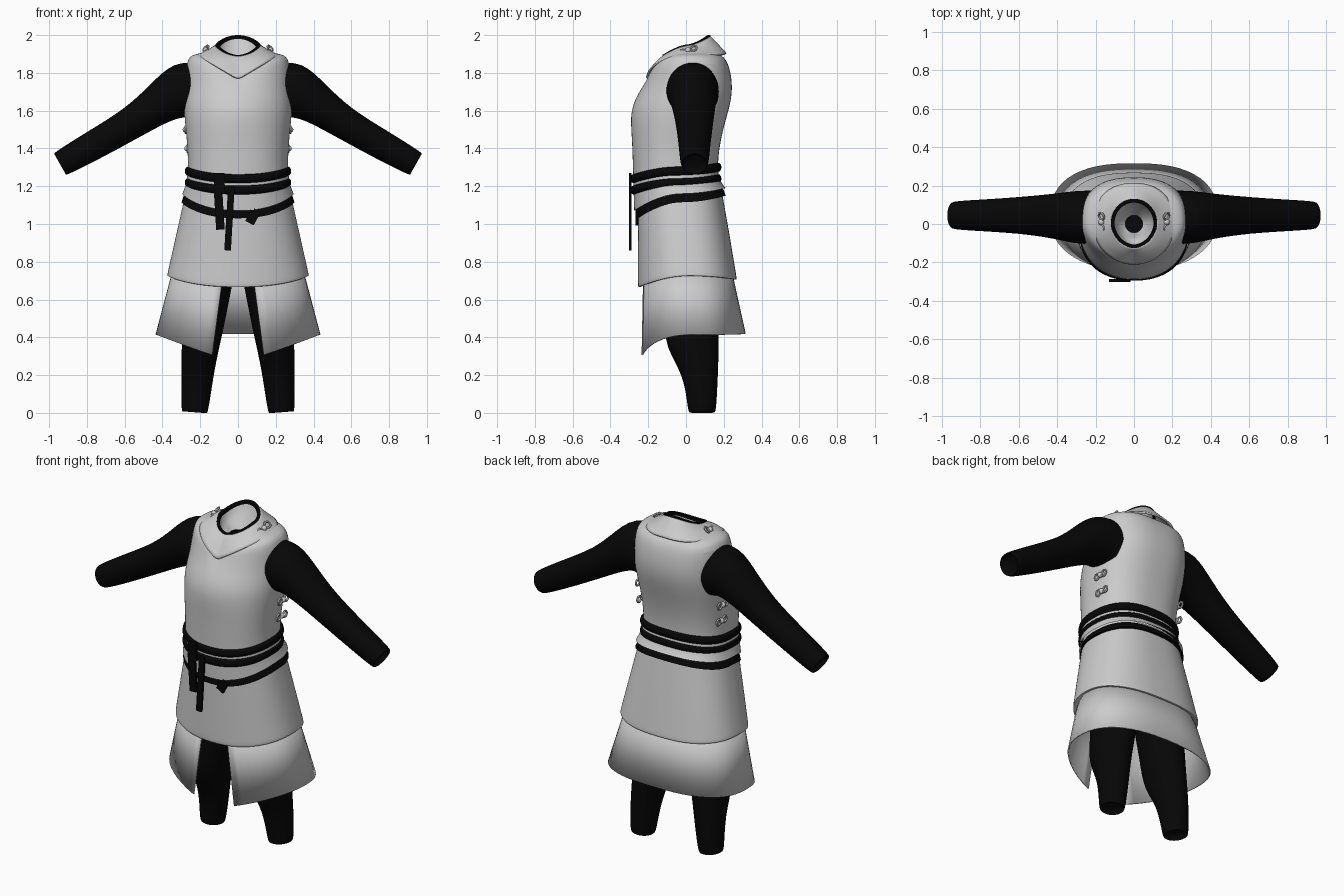
import bpy
import bmesh
from math import sin, cos, pi, radians, copysign
from mathutils import Vector

cube = bpy.data.objects.get("Cube")
if cube:
    bpy.data.objects.remove(cube, do_unlink=True)


def material(name, value):
    new_material = bpy.data.materials.new(name)
    new_material.use_nodes = True
    colour = (value, value, value, 1)
    new_material.diffuse_color = colour
    shader = new_material.node_tree.nodes["Principled BSDF"]
    shader.inputs["Base Color"].default_value = colour
    shader.inputs["Roughness"].default_value = 0.8
    return new_material


GREY = material("pale grey cloth", 0.6)
BLACK = material("black cloth", 0.002)
SEGMENTS = 48


def smooth(ob):
    bpy.ops.object.select_all(action='DESELECT')
    ob.select_set(True)
    bpy.context.view_layer.objects.active = ob
    bpy.ops.object.shade_smooth_by_angle(angle=radians(45))


def loft(name, rings, colour, closed=True, cap_end=False, rounded=True, thickness=0):
    """Skin a list of equal point rings."""
    bm = bmesh.new()
    rows = [[bm.verts.new(point) for point in points] for points in rings]
    count = len(rows[0])
    for lower, upper in zip(rows, rows[1:]):
        for i in range(count if closed else count - 1):
            j = (i + 1) % count
            bm.faces.new((lower[i], lower[j], upper[j], upper[i]))
    if cap_end:
        bm.faces.new(rows[-1])
    bmesh.ops.recalc_face_normals(bm, faces=bm.faces)
    mesh = bpy.data.meshes.new(name)
    bm.to_mesh(mesh)
    bm.free()
    ob = bpy.data.objects.new(name, mesh)
    bpy.context.collection.objects.link(ob)
    mesh.materials.append(colour)
    smooth(ob)
    if rounded:
        ob.modifiers.new("Rounding", 'SUBSURF').levels = 2
    if thickness:
        shell = ob.modifiers.new("Thickness", 'SOLIDIFY')
        shell.thickness = thickness
        shell.offset = -1
    return ob


def ring(heights, width, front, back, power=0.9, back_power=0.8, gap=0, pointed=False):
    """Body outline; heights is one level or a (front, side, back) triple."""
    if not isinstance(heights, tuple):
        heights = (heights, heights, heights)
    z_front, z_side, z_back = heights
    points = []
    for i in range(SEGMENTS + 1 if gap else SEGMENTS):
        angle = gap - pi / 2 + 2 * (pi - gap) * i / SEGMENTS
        c, s = cos(angle), sin(angle)
        p, end = (power, z_front) if s < 0 else (back_power, z_back)
        x = width * copysign(abs(c) ** p, c)
        y = (front + back) / 2 + (back - front) / 2 * copysign(abs(s) ** p, s)
        blend = 1 - abs(c) if pointed else abs(s) ** 1.6
        points.append((x, y, z_side + (end - z_side) * blend))
    return points


# Sleeveless tunic body
loft("tunic", [
    ring((1.07, 1.16, 1.19), width=0.295, front=-0.275, back=0.21),
    ring(1.25, width=0.26, front=-0.28, back=0.16),
    ring(1.45, width=0.27, front=-0.285, back=0.18),
    ring(1.61, width=0.29, front=-0.3, back=0.23, power=1),
    ring(1.72, width=0.28, front=-0.235, back=0.25, power=1),
    ring((1.77, 1.87, 1.84), width=0.275, front=-0.2, back=0.23, power=1, pointed=True),
    ring((1.79, 1.9, 1.885), width=0.24, front=-0.19, back=0.2, power=1, pointed=True),
    ring((1.82, 1.91, 1.91), width=0.15, front=-0.14, back=0.16, power=1, pointed=True)],
    GREY)


# Pointed collar, its dark rim and the inside of the neck
def neckline(inset, drop):
    heights = tuple(level - drop for level in (1.895, 1.95, 2))
    return ring(heights, 0.12 - inset, inset - 0.125, 0.13 - inset,
                power=1.1, back_power=1)


loft("collar", [
    ring((1.77, 1.895, 1.905), width=0.215, front=-0.212, back=0.215,
         power=1, back_power=0.9, pointed=True),
    ring((1.835, 1.925, 1.95), width=0.16, front=-0.165, back=0.175,
         power=1, back_power=0.95, pointed=True),
    neckline(inset=0, drop=0.005)], GREY, thickness=0.01)
loft("collar_rim", [
    neckline(inset=-0.002, drop=0.015), neckline(inset=0, drop=0),
    neckline(inset=0.016, drop=0), neckline(inset=0.018, drop=0.02)],
    BLACK, rounded=False)
loft("collar_lining", [
    neckline(inset=0.016, drop=0.02), neckline(inset=0.03, drop=0.06),
    ring(1.85, width=0.045, front=-0.045, back=0.045, power=1, back_power=1)], GREY)
loft("neck_opening", [
    ring(level, width=0.05, front=-0.05, back=0.05, power=1, back_power=1)
    for level in (1.85, 1.83)], BLACK, cap_end=True, rounded=False)


# Flared skirts: the outline widens steadily below the waist
def skirt(front, side, back, inset=0, gap=0):
    fall = 1.2 - side
    return ring((front, side, back), 0.27 + 0.225 * fall - inset, inset - 0.255,
                0.185 + 0.18 * fall - inset, gap=gap, pointed=bool(gap))


loft("hem_sash", [
    skirt(1.12, 1.18, 1.2, inset=0.01), skirt(1.08, 1.15, 1.18, inset=-0.006),
    skirt(1.03, 1.115, 1.15, inset=-0.01), skirt(1.03, 1.115, 1.15, inset=0.01)],
    BLACK, rounded=False)
loft("upper_skirt", [
    skirt(1.2, 1.2, 1.2), skirt(0.95, 0.95, 0.95), skirt(0.69, 0.75, 0.73),
    skirt(0.66, 0.72, 0.7), skirt(0.67, 0.73, 0.71, inset=0.02)], GREY)
loft("lower_skirt", [
    skirt(0.76, 0.8, 0.8, inset=0.025, gap=0.19),
    skirt(0.265, 0.415, 0.42, inset=0.01, gap=0.28)],
    GREY, closed=False, rounded=False, thickness=0.008)


# Two wrapped belts with a rounded outer face
def belt(name, level):
    outline = [pi * i / 6 for i in range(7)]
    rings = []
    for angle in outline:
        z = level - 0.024 * cos(angle)
        swell = 0.018 * sin(angle)
        rings.append(ring((z, z + 0.04, z + 0.06), 0.264 + swell,
                          -0.277 - swell, 0.17 + swell))
    loft(name, rings, BLACK, rounded=False)


belt("upper_belt", level=1.24)
belt("lower_belt", level=1.18)


# Belt knot, hanging ends and a loose fold of the sash
def strip(name, x, top, bottom, width, y=-0.295, lean=0):
    bpy.ops.mesh.primitive_cube_add(
        size=1, location=(x, y, (top + bottom) / 2), rotation=(0, lean, 0))
    ob = bpy.context.object
    ob.name = name
    ob.scale = (width, 0.015, top - bottom)
    ob.data.materials.append(BLACK)


strip("belt_knot", x=-0.1, top=1.27, bottom=1.16, width=0.055)
strip("short_belt_end", x=-0.1, top=1.2, bottom=0.97, width=0.045, lean=-0.06)
strip("long_belt_end", x=-0.045, top=1.2, bottom=0.86, width=0.035, lean=0.06)
strip("sash_fold", x=0.08, top=1.08, bottom=1, width=0.05, y=-0.26, lean=0.5)


# Limbs: oval sections set square to the path, with a closed recess at the end
def limb(name, sections, side):
    centres = [Vector((side * x, y, z)) for x, y, z, _, _ in sections]
    rings = []
    for i, (*_, half, depth) in enumerate(sections):
        ahead = centres[min(i + 1, len(centres) - 1)]
        along = (ahead - centres[max(i - 1, 0)]).normalized()
        across = Vector((-along.z, 0, along.x)).normalized() * half
        deep = Vector((0, depth, 0))
        angles = [2 * pi * k / 24 for k in range(24)]
        rings.append([centres[i] + across * cos(a) + deep * sin(a) for a in angles])
    for size, back_step in ((0.85, 0), (0.75, 0.04)):
        middle = centres[-1] - along * back_step
        rings.append([middle + (p - centres[-1]) * size for p in rings[len(sections) - 1]])
    loft(name, rings, BLACK, cap_end=True)


# Each section: x, y, z, half width, half depth
SLEEVE = [(0.22, 0.035, 1.7, 0.155, 0.14), (0.3, 0.035, 1.715, 0.155, 0.14),
          (0.4, 0.04, 1.65, 0.11, 0.12), (0.55, 0.045, 1.54, 0.085, 0.1),
          (0.75, 0.045, 1.425, 0.08, 0.085), (0.945, 0.045, 1.315, 0.07, 0.075)]
LEG = [(0.14, 0.02, 0.85, 0.14, 0.15), (0.18, 0.03, 0.5, 0.115, 0.14),
       (0.2, 0.03, 0.35, 0.1, 0.145), (0.215, 0.08, 0.2, 0.085, 0.09),
       (0.23, 0.085, 0, 0.072, 0.075)]


# Knotted fastening made of two loops around a button
def clasp(name, x, y, z, tilt, slope=0):
    bpy.ops.mesh.primitive_uv_sphere_add(
        segments=12, ring_count=8, radius=0.016, location=(x, y, z))
    parts = [bpy.context.object]
    for shift in (-0.03, 0.03):
        bpy.ops.mesh.primitive_torus_add(
            major_segments=16, minor_segments=6, major_radius=0.018, minor_radius=0.006,
            location=(x, y + shift, z + shift * slope), rotation=(slope, tilt, 0))
        parts.append(bpy.context.object)
    for part in parts:
        part.data.materials.append(GREY)
        part.select_set(True)
    bpy.ops.object.join()
    bpy.context.object.name = name
    smooth(bpy.context.object)


for side, label in ((1, "left"), (-1, "right")):
    limb(label + "_sleeve", SLEEVE, side)
    limb(label + "_trouser_leg", LEG, side)
    clasp(label + "_collar_clasp", side * 0.17, 0.01, 1.92, side * radians(45), slope=0.35)
    clasp(label + "_upper_side_clasp", side * 0.277, 0.04, 1.5, side * pi / 2)
    clasp(label + "_lower_side_clasp", side * 0.268, 0.04, 1.4, side * pi / 2)

# Seat of the trousers joining both legs
loft("trouser_seat", [
    ring(0.9, width=0.27, front=-0.14, back=0.17),
    ring(0.7, width=0.2, front=-0.1, back=0.15)], BLACK, cap_end=True)
